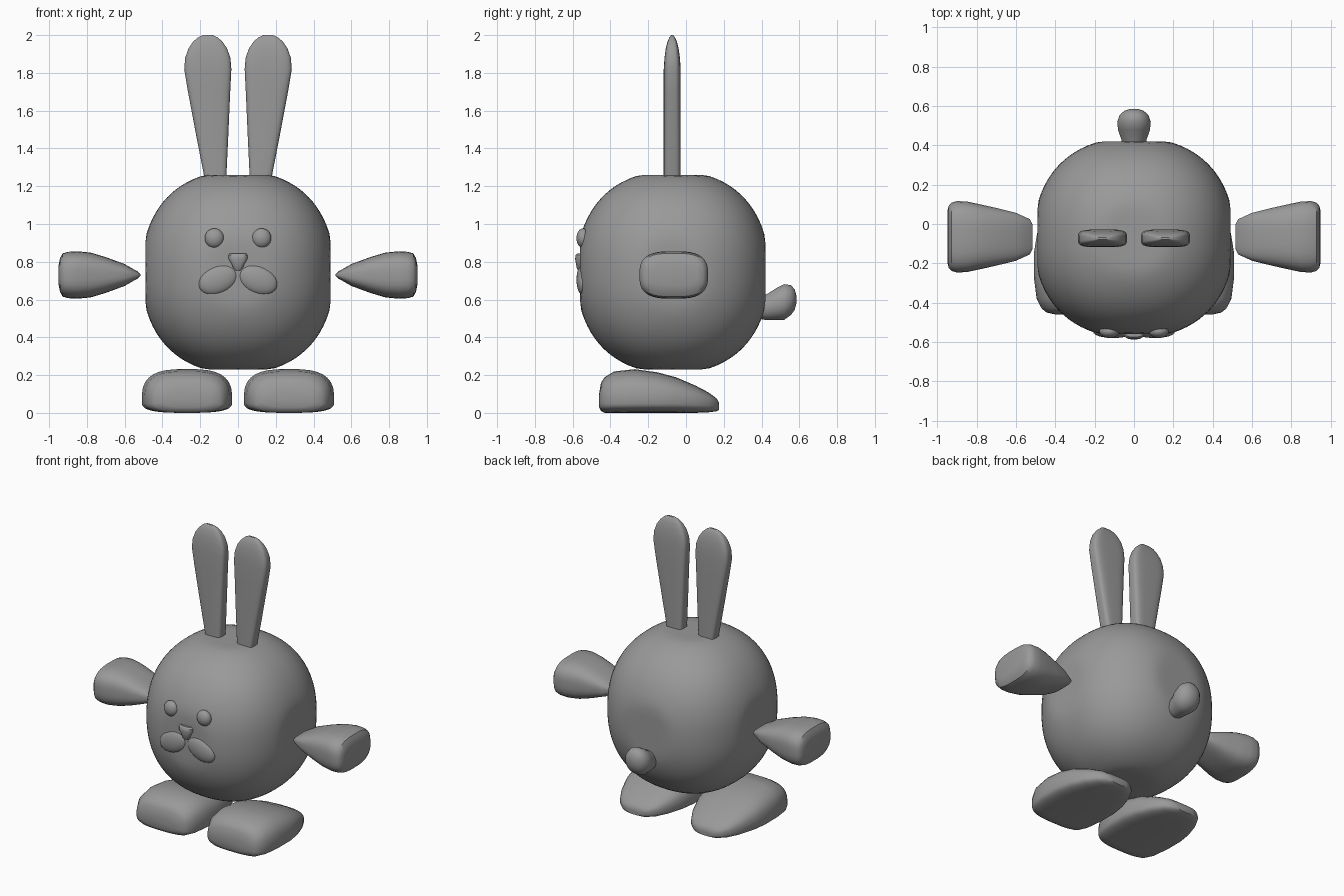
import bpy, bmesh, math
from mathutils import Matrix, Vector

grey = bpy.data.materials.new("soft grey")
grey.diffuse_color = (0.32, 0.32, 0.32, 1)


def finish(name, bm, angle=40):
    bmesh.ops.recalc_face_normals(bm, faces=bm.faces)
    me = bpy.data.meshes.new(name)
    bm.to_mesh(me)
    bm.free()
    me.materials.append(grey)
    me.shade_smooth()
    me.set_sharp_from_angle(angle=math.radians(angle))
    ob = bpy.data.objects.new(name, me)
    bpy.context.collection.objects.link(ob)
    return ob


def loft(name, axis, stations, power=2.5, sides=32):
    """Rounded-box rings (t, centre a, centre b, half a, half b[, lower half b]) along an axis."""
    bm = bmesh.new()
    rings = []
    for t, ca, cb, ha, hb, *low in stations:
        ring = []
        for i in range(sides):
            w = 2 * math.pi * (i + 0.5) / sides
            c, s = math.cos(w), math.sin(w)
            a = ca + ha * math.copysign(abs(c) ** (2 / power), c)
            h = low[0] if low and s < 0 else hb
            b = cb + h * math.copysign(abs(s) ** (2 / power), s)
            co = {"X": (t, a, b), "Y": (a, t, b), "Z": (a, b, t)}[axis]
            ring.append(bm.verts.new(co))
        rings.append(ring)
    for r0, r1 in zip(rings, rings[1:]):
        for i in range(sides):
            j = (i + 1) % sides
            bm.faces.new((r0[i], r0[j], r1[j], r1[i]))
    bm.faces.new(rings[0])
    bm.faces.new(rings[-1])
    return finish(name, bm)


def ellipsoid(name, centre, radii, tilt=0):
    bm = bmesh.new()
    m = (Matrix.Translation(centre) @ Matrix.Rotation(tilt, 4, "Y")
         @ Matrix.Diagonal((*radii, 1)))
    bmesh.ops.create_uvsphere(bm, u_segments=24, v_segments=14, radius=1, matrix=m)
    return finish(name, bm)


# Body: a ball pushed towards a cube, with flattened sides
bm = bmesh.new()
bmesh.ops.create_cube(bm, size=2)
bmesh.ops.subdivide_edges(bm, edges=bm.edges[:], cuts=19, use_grid_fill=True)
for v in bm.verts:
    n = sum(abs(c) ** 2.28 for c in v.co) ** (1 / 2.28)
    p = [max(-1, min(1, 1.04 * c / n)) for c in v.co]
    v.co = Vector((p[0] * 0.49, p[1] * 0.49 - 0.07, p[2] * 0.515 + 0.745))
finish("body", bm)

# Tail: small upturned egg on a neck
loft("tail", "Y", [(0.37, 0, 0.555, 0.055, 0.055), (0.43, 0, 0.56, 0.065, 0.07),
                   (0.48, 0, 0.577, 0.082, 0.085), (0.52, 0, 0.587, 0.086, 0.095),
                   (0.555, 0, 0.597, 0.073, 0.08), (0.575, 0, 0.6, 0.05, 0.055),
                   (0.585, 0, 0.6, 0.02, 0.02)], 2.1, 24)

# Nose: rounded wedge, narrow at the bottom
loft("nose", "Z", [(0.755, 0, -0.56, 0.014, 0.012), (0.765, 0, -0.56, 0.024, 0.018),
                   (0.79, 0, -0.56, 0.036, 0.023), (0.815, 0, -0.56, 0.05, 0.027),
                   (0.835, 0, -0.56, 0.051, 0.025), (0.845, 0, -0.56, 0.042, 0.015)], 2.5, 20)

for s, side in ((-1, "left"), (1, "right")):
    # Ears: flat paddles, wider and rounded at the top
    loft(side + "_ear", "Z", [(z, s * x, -0.073, w, d) for z, x, w, d in (
        (1.22, 0.118, 0.055, 0.045), (1.45, 0.135, 0.083, 0.045),
        (1.7, 0.153, 0.112, 0.045), (1.82, 0.16, 0.125, 0.045),
        (1.88, 0.16, 0.12, 0.041), (1.93, 0.16, 0.102, 0.034),
        (1.965, 0.16, 0.078, 0.025), (1.988, 0.16, 0.052, 0.015),
        (2.0, 0.16, 0.025, 0.005))], 4)

    # Arms: wedges opening outwards to a blunt hand
    loft(side + "_arm", "X", [(s * x, -0.065, 0.73, hy, hz) for x, hy, hz in (
        (0.515, 0.06, 0.003), (0.53, 0.09, 0.018), (0.6, 0.122, 0.058),
        (0.7, 0.147, 0.095), (0.78, 0.165, 0.119), (0.85, 0.18, 0.126),
        (0.9, 0.182, 0.123), (0.928, 0.174, 0.115), (0.942, 0.158, 0.09),
        (0.949, 0.13, 0.055))], 3)

    # Feet: flat soles, tall front, tapering to a low back
    loft(side + "_foot", "Y", [(y, s * 0.27, zc, w, top - zc, zc - b) for y, zc, w, top, b in (
        (-0.46, 0.07, 0.13, 0.1, 0.03), (-0.45, 0.06, 0.175, 0.16, 0.01),
        (-0.43, 0.06, 0.2, 0.19, 0), (-0.38, 0.06, 0.226, 0.22, 0),
        (-0.27, 0.06, 0.24, 0.232, 0), (-0.15, 0.06, 0.24, 0.215, 0),
        (-0.05, 0.06, 0.224, 0.188, 0), (0.05, 0.055, 0.188, 0.145, 0),
        (0.12, 0.05, 0.148, 0.108, 0.003), (0.16, 0.045, 0.105, 0.078, 0.008),
        (0.175, 0.04, 0.06, 0.055, 0.015))], 3)

    # Eyes and cheeks
    ellipsoid(side + "_eye", (s * 0.125, -0.545, 0.925), (0.051, 0.035, 0.052))
    ellipsoid(side + "_cheek", (s * 0.105, -0.548, 0.705), (0.108, 0.032, 0.073),
              s * math.radians(24))
